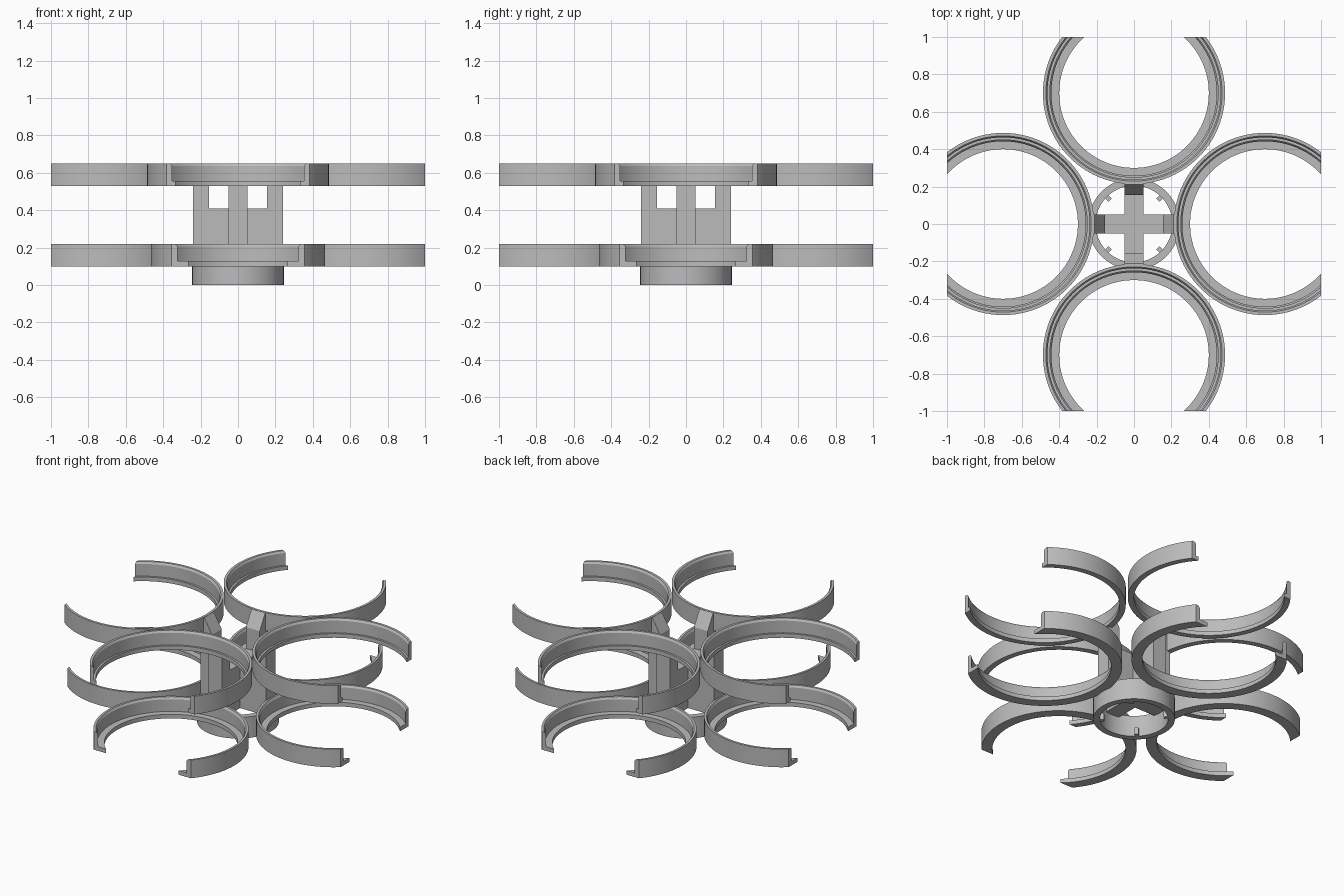
import bpy, bmesh, math
from mathutils import Matrix, Vector

cube = bpy.data.objects.get("Cube")
if cube:
    bpy.data.objects.remove(cube)

grey = bpy.data.materials.new("plain_grey")
grey.use_nodes = True
COLOR = (0.5, 0.5, 0.5, 1)
grey.diffuse_color = COLOR
grey.node_tree.nodes["Principled BSDF"].inputs["Base Color"].default_value = COLOR


def finish(bm, name, turn=0):
    bmesh.ops.recalc_face_normals(bm, faces=bm.faces)
    bm.transform(Matrix.Rotation(turn, 4, 'Z'))
    mesh = bpy.data.meshes.new(name)
    bm.to_mesh(mesh)
    bm.free()
    mesh.materials.append(grey)
    obj = bpy.data.objects.new(name, mesh)
    bpy.context.collection.objects.link(obj)
    bpy.ops.object.select_all(action='DESELECT')
    obj.select_set(True)
    bpy.context.view_layer.objects.active = obj
    bpy.ops.object.shade_smooth_by_angle(angle=math.radians(25))


def revolve(profile, cx=0, steps=96):
    """Spin a closed (radius, z) profile into a ring about x = cx."""
    bm = bmesh.new()
    loops = []
    for i in range(steps):
        a = 2 * math.pi * i / steps
        loops.append([bm.verts.new((cx + r * math.cos(a), r * math.sin(a), z))
                      for r, z in profile])
    n = len(profile)
    for i in range(steps):
        p, q = loops[i], loops[(i + 1) % steps]
        for j in range(n):
            k = (j + 1) % n
            bm.faces.new((p[j], q[j], q[k], p[k]))
    return bm


def prism(outline, half_width):
    """Extrude an (x, z) outline evenly to both sides of y = 0."""
    bm = bmesh.new()
    face = bm.faces.new([bm.verts.new((x, -half_width, z)) for x, z in outline])
    out = bmesh.ops.extrude_face_region(bm, geom=[face])
    moved = [v for v in out["geom"] if isinstance(v, bmesh.types.BMVert)]
    bmesh.ops.translate(bm, verts=moved, vec=(0, 2 * half_width, 0))
    return bm


def cup_ring(name, turn, z, outer, wall, lip):
    # Thin wall with a chamfered mouth and a supporting lip, cut open outside
    bm = revolve([(outer, z), (outer, z + 0.12), (wall + 0.008, z + 0.12),
                  (wall, z + 0.107), (wall, z + 0.027), (lip, z + 0.027),
                  (lip, z)], 0.7)
    cut = bmesh.ops.bisect_plane(bm, geom=bm.verts[:] + bm.edges[:] + bm.faces[:],
                                 plane_co=Vector((1, 0, 0)), plane_no=Vector((1, 0, 0)),
                                 clear_outer=True)
    edges = [e for e in cut["geom_cut"] if isinstance(e, bmesh.types.BMEdge)]
    bmesh.ops.edgeloop_fill(bm, edges=edges)
    finish(bm, name, turn)


for i, side in enumerate(("left", "back", "right", "front")):
    turn = i * math.pi / 2
    cup_ring(side + "_upper_ring", turn, 0.53, 0.487, 0.463, 0.45)
    cup_ring(side + "_lower_ring", turn, 0.10, 0.465, 0.442, 0.40)
    # Arm of the central cross with an upright post and inward sloping top
    arm = [(0, 0.12), (0.24, 0.12), (0.24, 0.53), (0.23, 0.53), (0.23, 0.648),
           (0.212, 0.648), (0.155, 0.55), (0.155, 0.41), (0, 0.41)]
    finish(prism(arm, 0.05), side + "_arm_post", turn)
    # Small locking tab inside the base collar
    tab = [(0.18, 0), (0.21, 0), (0.21, 0.045), (0.18, 0.045)]
    finish(prism(tab, 0.012), side + "_base_tab", turn + math.pi / 4)

# Round base collar
finish(revolve([(0.245, 0), (0.245, 0.14), (0.205, 0.14), (0.205, 0)]), "base_collar")
